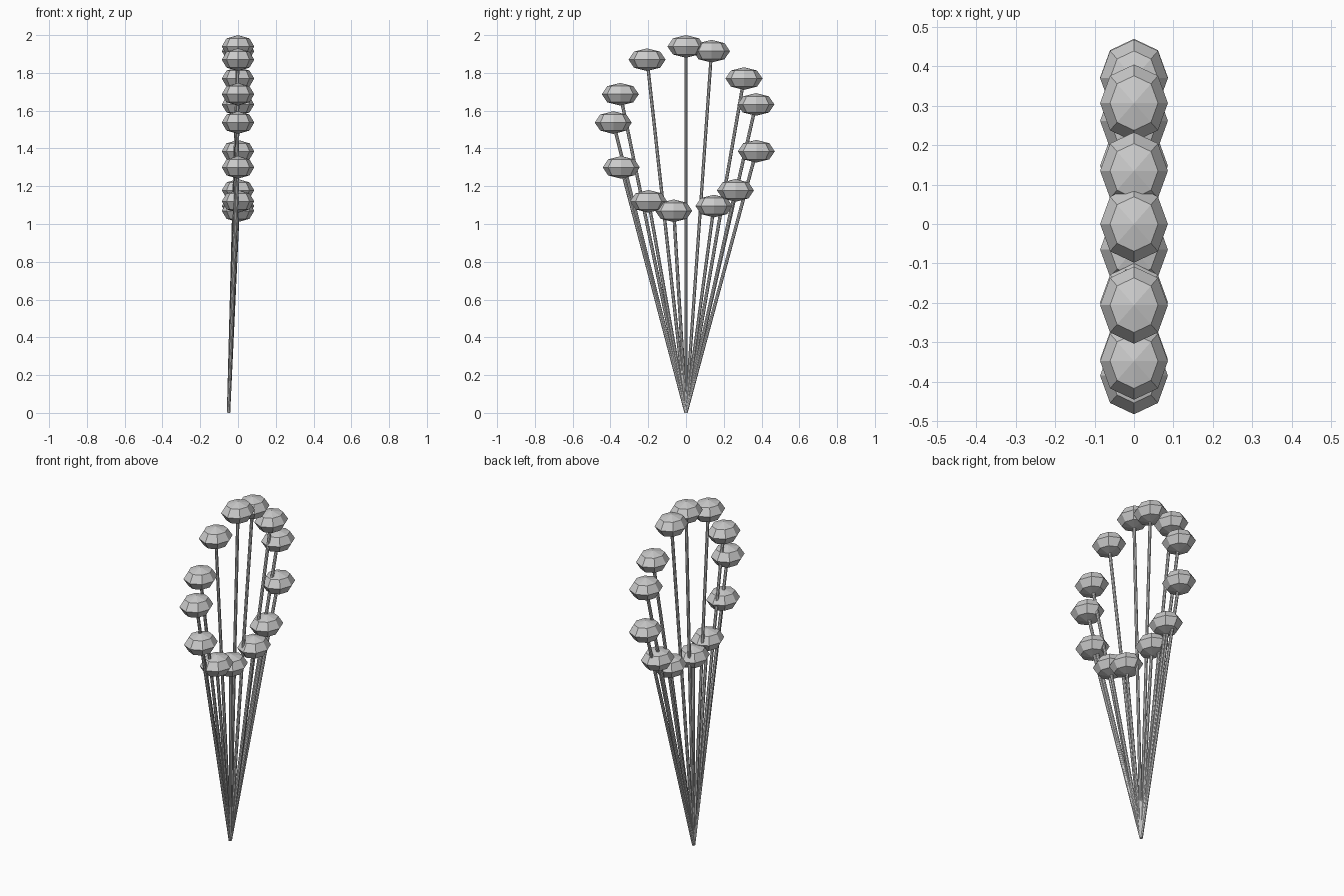
import bpy
from mathutils import Vector

if "Cube" in bpy.data.objects:
    bpy.data.objects.remove(bpy.data.objects["Cube"])

# Bud centres (y, z) around an oval in the x = 0 plane
BUDS = [(0.0, 1.94), (0.135, 1.915), (0.307, 1.77), (0.37, 1.633), (0.372, 1.385),
        (0.262, 1.178), (0.148, 1.095), (-0.065, 1.07), (-0.198, 1.12),
        (-0.343, 1.30), (-0.385, 1.537), (-0.348, 1.687), (-0.206, 1.87)]
ROOT = Vector((-0.05, 0, 0.002))


def add_bud(name, centre):
    # Flattened low-poly ball
    bpy.ops.mesh.primitive_uv_sphere_add(segments=8, ring_count=4, radius=1, location=centre)
    bud = bpy.context.object
    bud.name = name
    bud.scale = (0.086, 0.098, 0.06)


def add_stem(name, start, end):
    # Thin rod between two points
    axis = end - start
    bpy.ops.mesh.primitive_cylinder_add(vertices=8, radius=0.009, depth=axis.length,
                                        location=(start + end) / 2)
    stem = bpy.context.object
    stem.name = name
    stem.rotation_euler = axis.to_track_quat('Z', 'Y').to_euler()


# Fan of stems from one root, each ending in a bud
for i, (y, z) in enumerate(BUDS, 1):
    centre = Vector((0, y, z))
    add_bud(f"bud_{i}", centre)
    add_stem(f"stem_{i}", ROOT, centre)
